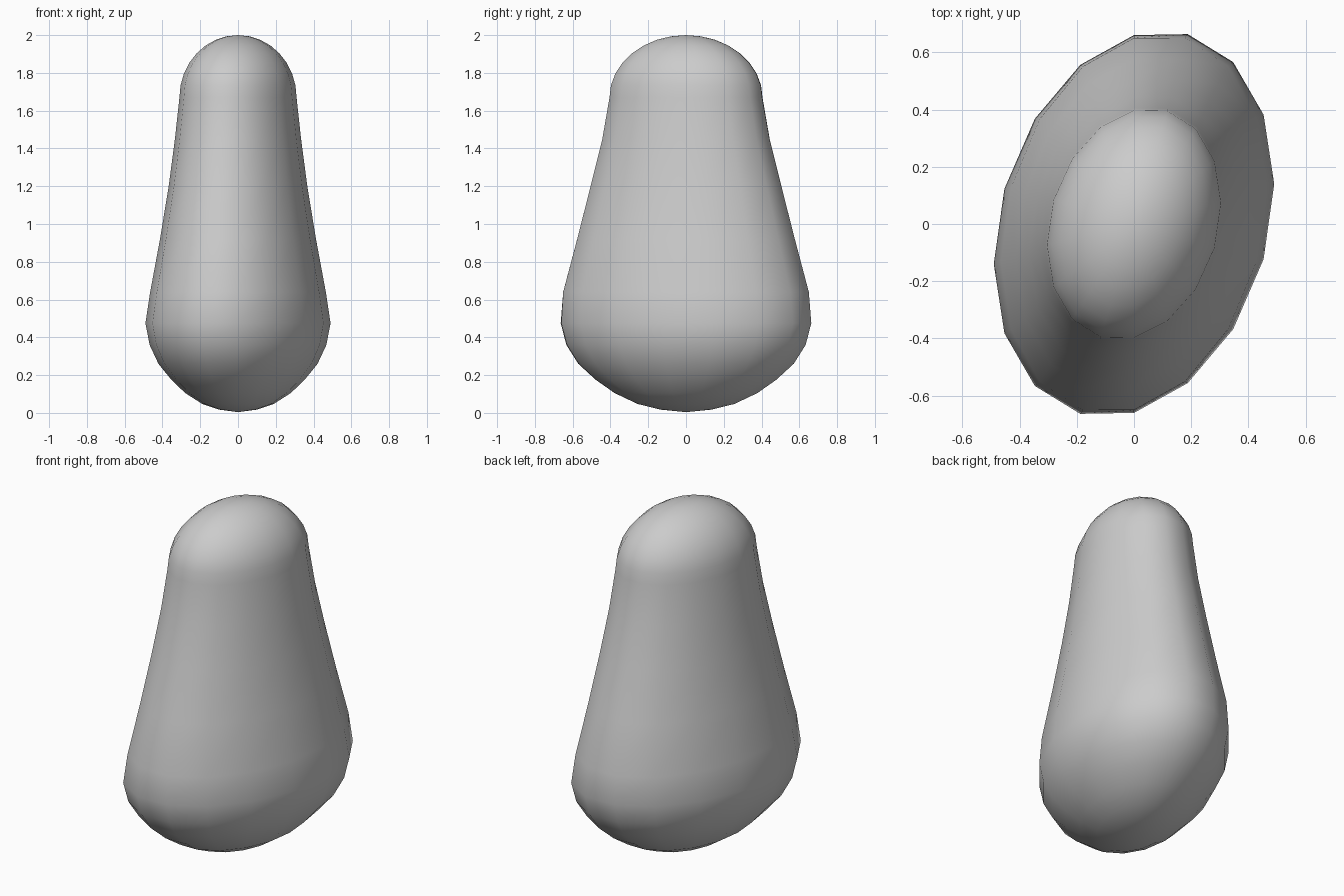
import bpy, bmesh
from math import sin, cos, pi

if "Cube" in bpy.data.objects:
    bpy.data.objects.remove(bpy.data.objects["Cube"])

SIDES, STEPS = 16, 8

# Rings from bottom to top: (z, half width x, shear of y, half depth y)
rings = []

# Rounded bottom
for z, k in [(0.017, 0.2), (0.047, 0.385), (0.105, 0.57), (0.175, 0.72),
             (0.26, 0.86), (0.36, 0.955), (0.475, 1.0)]:
    rings.append((z, 0.49 * k, 0.14 * k, 0.66 * k))

# Tapering, slightly hollow sides
rings += [(0.64, 0.465, 0.13, 0.65), (0.92, 0.413, 0.115, 0.576),
          (1.2, 0.367, 0.10, 0.505), (1.45, 0.334, 0.085, 0.443)]

# Domed top
for i in range(STEPS):
    a = i / STEPS * pi / 2
    k = cos(a)
    rings.append((1.67 + 0.33 * sin(a), 0.31 * k, 0.075 * k, 0.405 * k))

# Skewed oval body lofted through the rings
bm = bmesh.new()
loops = []
for z, w, shear, d in rings:
    loops.append([bm.verts.new((w * cos(t), shear * cos(t) + d * sin(t), z))
                  for t in (2 * pi * j / SIDES for j in range(SIDES))])
bottom = bm.verts.new((0, 0, 0.004))
top = bm.verts.new((0, 0, 2))
for j in range(SIDES):
    n = (j + 1) % SIDES
    for lo, hi in zip(loops, loops[1:]):
        bm.faces.new((lo[j], lo[n], hi[n], hi[j]))
    bm.faces.new((bottom, loops[0][n], loops[0][j]))
    bm.faces.new((top, loops[-1][j], loops[-1][n]))
for f in bm.faces:
    f.smooth = True
mesh = bpy.data.meshes.new("rounded_body")
bm.to_mesh(mesh)
bm.free()
body = bpy.data.objects.new("rounded_body", mesh)
bpy.context.collection.objects.link(body)
